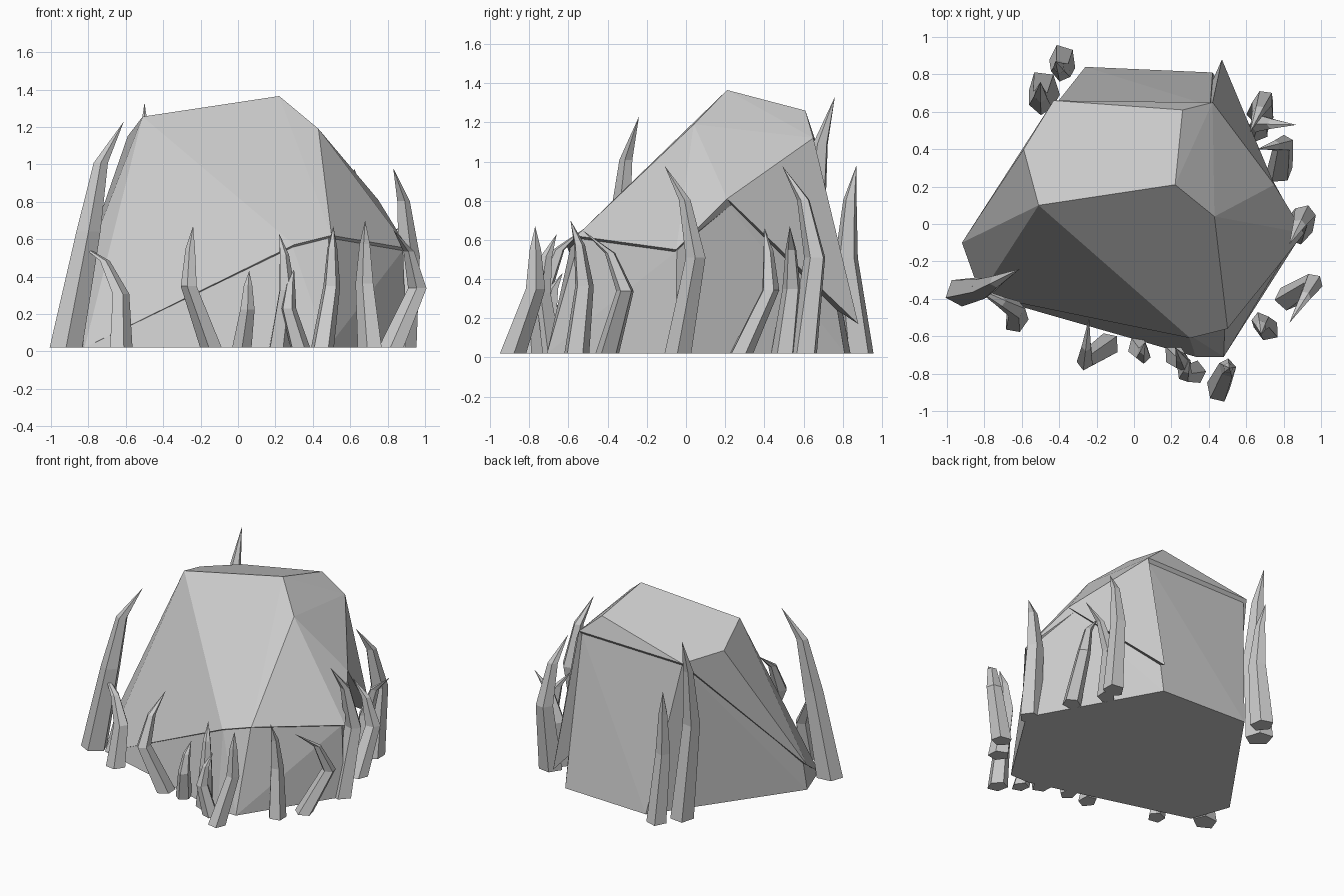
import bpy, bmesh, math
from mathutils import Vector

if "Cube" in bpy.data.objects:
    bpy.data.objects.remove(bpy.data.objects["Cube"])


def finish(name, bm):
    bmesh.ops.recalc_face_normals(bm, faces=bm.faces)
    me = bpy.data.meshes.new(name)
    bm.to_mesh(me)
    bm.free()
    ob = bpy.data.objects.new(name, me)
    bpy.context.collection.objects.link(ob)


def hull(name, pts):
    """Faceted convex chunk of stone."""
    bm = bmesh.new()
    vs = [bm.verts.new(p) for p in pts]
    res = bmesh.ops.convex_hull(bm, input=vs)
    junk = {g for g in res["geom_interior"] + res["geom_unused"]
            if isinstance(g, bmesh.types.BMVert)}
    bmesh.ops.delete(bm, geom=list(junk), context='VERTS')
    bmesh.ops.dissolve_limit(bm, angle_limit=math.radians(2),
                             verts=bm.verts, edges=bm.edges)
    finish(name, bm)


def blade(name, base, bend, tip):
    """Bent five-sided grass blade: bows out at half height, tapers to the tip."""
    tip = Vector(tip)
    foot = Vector((*base, .02))
    mid = Vector((*bend, tip.z * .52))
    upper = mid.lerp(tip, .35)
    upper.z = tip.z * .82
    width = .042 + .032 * tip.z
    ax = Vector((*base, 0)).normalized()
    tan = Vector((-ax.y, ax.x, 0))
    bm = bmesh.new()
    rings = []
    for p, s in ((foot, 1.15), (mid, .85), (upper, .5)):
        ring = []
        for k in range(5):
            a = math.tau * k / 5
            ring.append(bm.verts.new(p + width * s * (ax * math.cos(a)
                                                      + tan * math.sin(a) * .85)))
        rings.append(ring)
    top = bm.verts.new(tip)
    bm.faces.new(rings[0])
    for k in range(5):
        j = (k + 1) % 5
        for lo, hi in zip(rings, rings[1:]):
            bm.faces.new((lo[k], lo[j], hi[j], hi[k]))
        bm.faces.new((rings[-1][k], rings[-1][j], top))
    finish(name, bm)


# Key corners of the boulder
peak, back, left = Vector((.22, .21, 1.365)), Vector((.26, .61, 1.26)), Vector((-.51, .10, 1.255))
rear_left, side_left = Vector((-.43, .66, 1.11)), Vector((-.59, .40, 1.15))
brow, cheek, rear = Vector((.43, .04, 1.19)), Vector((.75, .21, .81)), Vector((.42, .65, 1.12))
lips = [Vector((.50, -.56, .62)), Vector((.91, -.05, .55)), Vector((.30, -.61, .57))]
left_tip, left_foot = Vector((-.92, -.10, .2)), Vector((-.82, -.38, .02))
crown = [peak, back, left, rear_left, side_left, brow, cheek, rear, *lips, left_tip]

# Recessed lower body: foot outline plus the crown corners drawn inwards
outline = [(-.92, -.10), (.33, -.71), (.48, -.71), (.90, -.05), (.42, .81), (-.26, .84)]
core = Vector((0, .05, .3))
hull("boulder_body", [(x, y, .02) for x, y in outline] + [left_foot]
     + [core.lerp(p, .97) for p in crown])

# Overhanging upper shell
hull("boulder_cap", crown + [left_foot])

# Raised triangular slab on the back right
hull("boulder_side_slab", [cheek, rear, brow, (.47, .88, .17), (.28, .45, .45)])

# Grass blades round the foot: base, bend, tip
blades = [
    ((-.92, -.36), (-.80, -.34), (-.61, -.24, 1.23)),
    ((-.63, -.52), (-.63, -.46), (-.87, -.33, .59)),
    ((-.14, -.65), (-.26, -.73), (-.24, -.50, .67)),
    ((.02, -.66), (.05, -.70), (.06, -.63, .43)),
    ((.22, -.70), (.26, -.74), (.22, -.66, .63)),
    ((.33, -.79), (.27, -.80), (.30, -.72, .44)),
    ((.45, -.885), (.50, -.77), (.51, -.77, .67)),
    ((.71, -.56), (.68, -.52), (.68, -.59, .70)),
    ((.82, -.40), (.96, -.31), (.83, -.53, .65)),
    ((.87, -.04), (.91, .05), (.83, -.11, .98)),
    ((.68, .60), (.69, .66), (.62, .49, .98)),
    ((.78, .28), (.80, .43), (.66, .40, .66)),
    ((.66, .50), (.67, .54), (.87, .53, .67)),
    ((-.38, .88), (-.39, .82), (-.42, .87, .98)),
    ((-.48, .73), (-.50, .65), (-.50, .76, 1.33)),
]
for n, (base, bend, tip) in enumerate(blades, 1):
    blade(f"grass_blade_{n:02d}", base, bend, tip)
